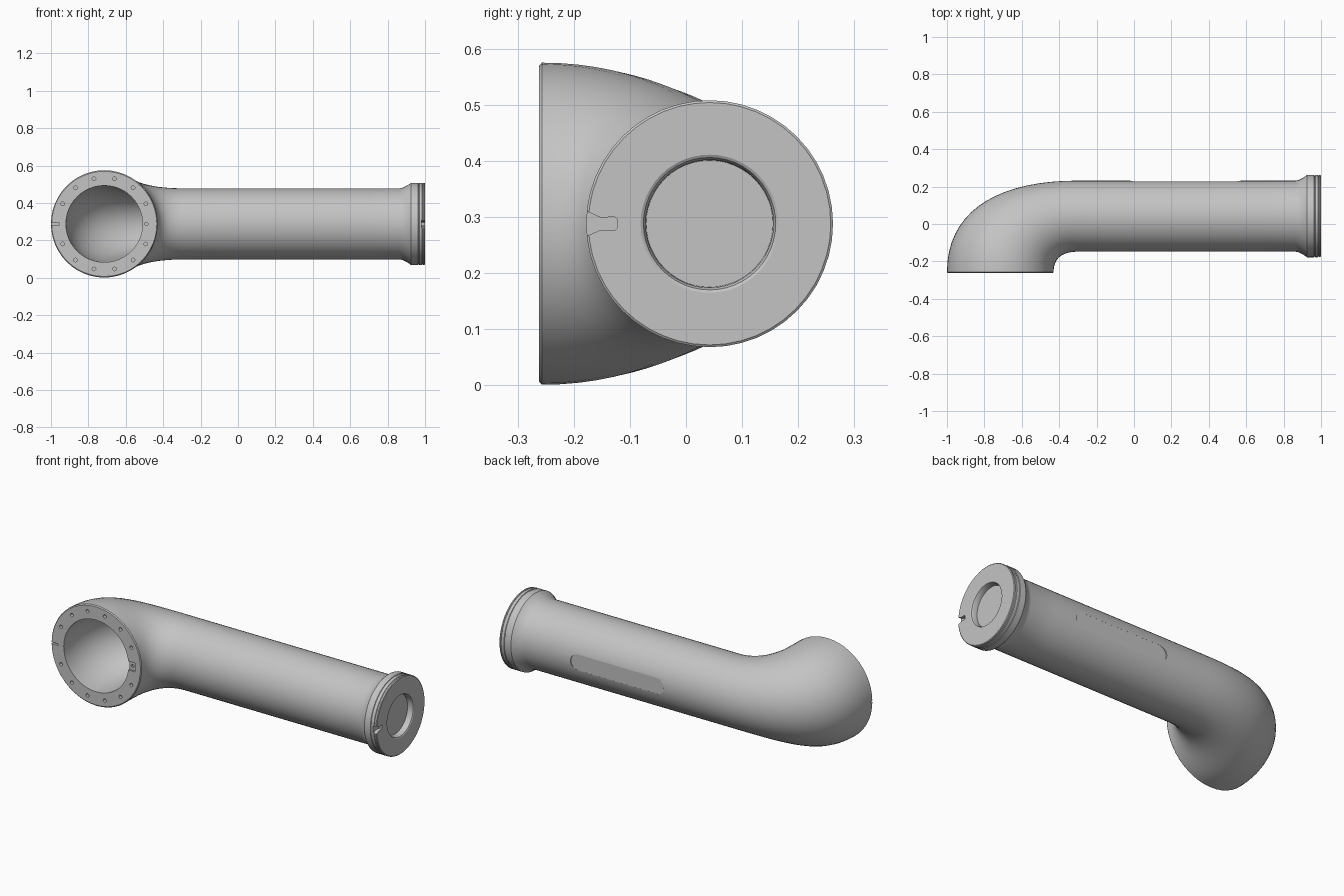
import bpy, bmesh, math
from mathutils import Vector
from mathutils.geometry import interpolate_bezier

cube = bpy.data.objects.get("Cube")
if cube:
    bpy.data.objects.remove(cube, do_unlink=True)

SEG = 48
CY, CZ = 0.042, 0.288          # main tube axis
FX, FY = -0.715, -0.262        # flange centre and face

grey = bpy.data.materials.new("pipe_grey")
grey.use_nodes = True
grey.diffuse_color = (0.55, 0.55, 0.55, 1)
grey.node_tree.nodes["Principled BSDF"].inputs["Base Color"].default_value = (0.55, 0.55, 0.55, 1)


def ring(outer, inner, h):
    """Oval section spanning two plan points, with half height h."""
    mid, arm = (outer + inner) / 2, (outer - inner) / 2
    return [mid + arm * math.cos(a) + Vector((0, 0, CZ + h * math.sin(a)))
            for a in (2 * math.pi * k / SEG for k in range(SEG))]


def tube_ring(x, r):
    return ring(Vector((x, CY + r, 0)), Vector((x, CY - r, 0)), r)


def flange_ring(y, r):
    return ring(Vector((FX - r, y, 0)), Vector((FX + r, y, 0)), r)


def elbow(outer, inner, h0, h1, n=18):
    """Tapering bend between two plan curves."""
    sides = [interpolate_bezier(*[Vector((x, y, 0)) for x, y in pts], n) for pts in (outer, inner)]
    out = []
    for i, (o, p) in enumerate(zip(*sides)):
        t = i / (n - 1)
        out.append(ring(o, p, h0 + (h1 - h0) * t * t * (3 - 2 * t)))
    return out


def new_object(name, bm):
    bmesh.ops.recalc_face_normals(bm, faces=bm.faces)
    mesh = bpy.data.meshes.new(name)
    bm.to_mesh(mesh)
    bm.free()
    ob = bpy.data.objects.new(name, mesh)
    bpy.context.collection.objects.link(ob)
    return ob


# Bore, from its hidden inner end out to the flange face
bore = elbow([(FX - 0.205, FY), (FX - 0.205, 0.04), (-0.72, 0.185), (-0.3, 0.185)],
             [(FX + 0.205, FY), (FX + 0.205, -0.15), (-0.42, -0.101), (-0.3, -0.101)], 0.205, 0.143)
rings = [tube_ring(0.85, 0.143)] + bore[::-1]

# Flange edge and outer bend
rings.append(flange_ring(FY, 0.281))
rings += elbow([(-1, FY + 0.005), (-1, 0.07), (-0.73, 0.232), (-0.3, 0.232)],
               [(-0.43, FY + 0.005), (-0.43, -0.18), (-0.38, -0.148), (-0.3, -0.148)], 0.287, 0.19)

# Straight tube, flared collar with two grooves, recessed end
profile = [(-0.1, 0.19), (0.2, 0.19), (0.7, 0.19), (0.865, 0.19), (0.88, 0.193), (0.9, 0.203),
           (0.915, 0.212), (0.925, 0.22), (0.962, 0.22), (0.964, 0.217), (0.968, 0.217), (0.97, 0.22),
           (0.984, 0.22), (0.986, 0.217), (0.989, 0.217), (0.991, 0.22), (0.997, 0.22), (1, 0.216),
           (1, 0.123), (0.997, 0.118), (0.988, 0.114), (0.965, 0.113)]
rings += [tube_ring(x, r) for x, r in profile]

bm = bmesh.new()
loops = [[bm.verts.new(p) for p in r] for r in rings]
for a, b in zip(loops, loops[1:]):
    for k in range(SEG):
        j = (k + 1) % SEG
        bm.faces.new((a[k], a[j], b[j], b[k]))
bm.faces.new(loops[0])
bm.faces.new(loops[-1])
pipe = new_object("elbow_pipe", bm)
pipe.data.materials.append(grey)


def cut(outlines, axis, lo, hi):
    """Cut prisms, drawn as outlines across the axis, out of the pipe."""
    bm = bmesh.new()
    for pts in outlines:
        ends = []
        for d in (lo, hi):
            ends.append([bm.verts.new((d, u, v) if axis == "x" else (u, d, v)) for u, v in pts])
        n = len(pts)
        for k in range(n):
            j = (k + 1) % n
            bm.faces.new((ends[0][k], ends[0][j], ends[1][j], ends[1][k]))
        bm.faces.new(ends[0][::-1])
        bm.faces.new(ends[1])
    cutter = new_object("cutter", bm)
    cutter.hide_render = True
    mod = pipe.modifiers.new("cut", "BOOLEAN")
    mod.operation, mod.solver, mod.object = "DIFFERENCE", "EXACT", cutter
    bpy.context.view_layer.objects.active = pipe
    bpy.ops.object.modifier_apply(modifier=mod.name)
    bpy.data.objects.remove(cutter, do_unlink=True)


def circle(u, v, r, n=12):
    return [(u + r * math.cos(2 * math.pi * k / n), v + r * math.sin(2 * math.pi * k / n)) for k in range(n)]


def box(u0, u1, half):
    return [(u0, CZ - half), (u1, CZ - half), (u1, CZ + half), (u0, CZ + half)]


# Square pocket and slit in the flange, then the ring of screw holes
cut([box(FX + 0.2, FX + 0.247, 0.025)], "y", FY - 0.05, FY + 0.008)
cut([box(-1.05, -0.955, 0.005)], "y", FY - 0.05, FY + 0.015)
holes = []
for k in range(14):
    a = 2 * math.pi * k / 14
    if k == 0:
        holes.append(circle(FX + 0.225, CZ, 0.009))
    elif k != 7:
        holes.append(circle(FX + 0.247 * math.cos(a), CZ + 0.247 * math.sin(a), 0.01))
cut(holes, "y", FY - 0.05, FY + 0.02)

# Keyed notch in the collar end
half = [(-0.2, 0.027), (-0.175, 0.021), (-0.152, 0.011), (-0.127, 0.012), (-0.123, 0.008)]
cut([[(u, CZ + v) for u, v in half] + [(u, CZ - v) for u, v in half[::-1]]], "x", 0.98, 1.05)

# Flat round-ended label pad on the back of the tube
arc = [math.pi * (k / 12 - 0.5) for k in range(13)]
pad = [(0.525 + 0.045 * math.cos(a), CZ + 0.045 * math.sin(a)) for a in arc]
pad += [(0.025 - 0.045 * math.cos(a), CZ - 0.045 * math.sin(a)) for a in arc]
cut([pad], "y", 0.226, 0.3)

# Smooth the curved walls, keep edges crisp
bpy.ops.object.select_all(action="DESELECT")
pipe.select_set(True)
bpy.context.view_layer.objects.active = pipe
bpy.ops.object.shade_smooth_by_angle(angle=math.radians(28))
